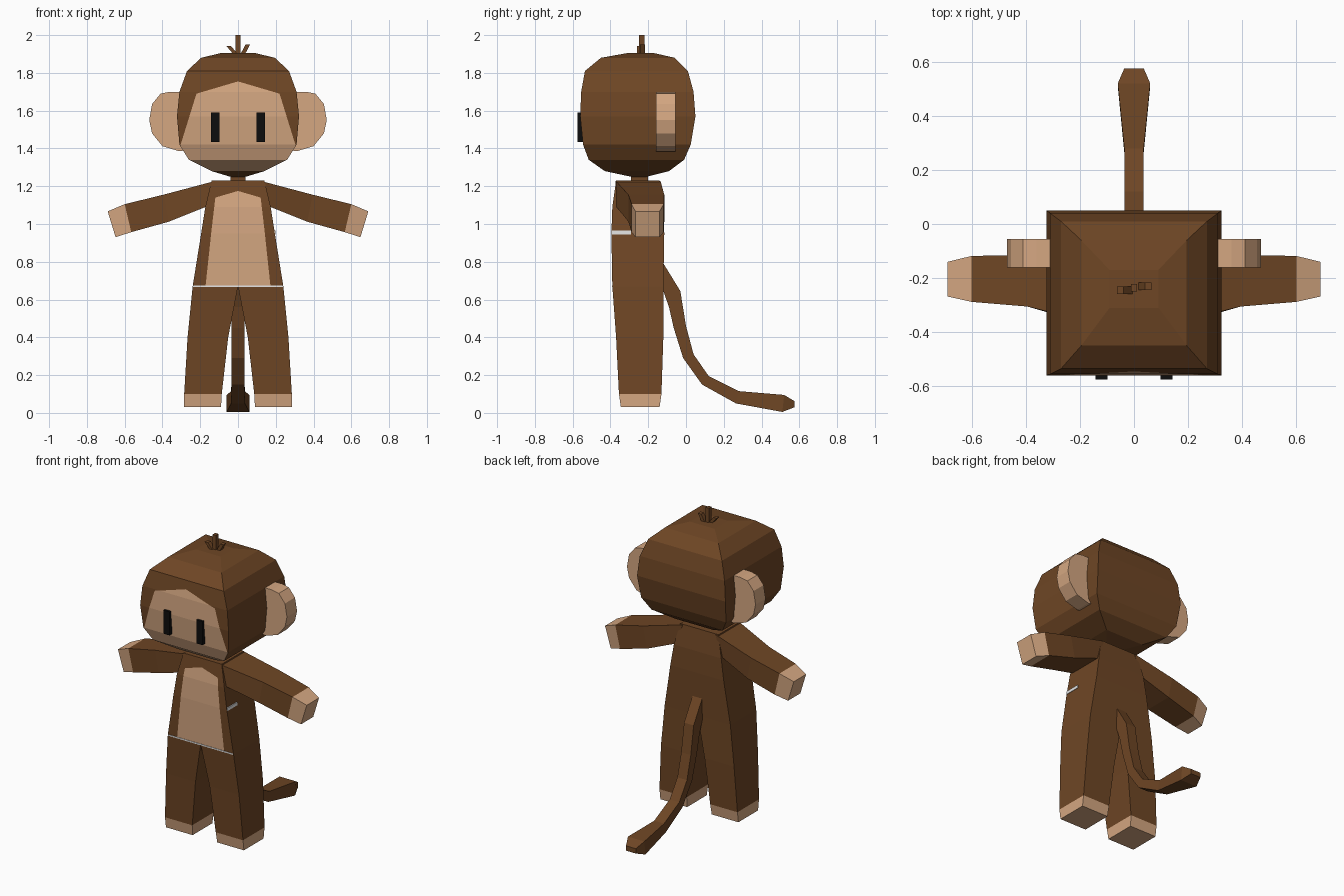
import bpy, bmesh
from mathutils import Vector

if "Cube" in bpy.data.objects:
    bpy.data.objects.remove(bpy.data.objects["Cube"])


def material(name, rgb):
    m = bpy.data.materials.new(name)
    m.diffuse_color = (*rgb, 1)
    m.use_nodes = True
    m.node_tree.nodes["Principled BSDF"].inputs["Base Color"].default_value = m.diffuse_color
    return m


BROWN = material("brown fur", (0.156, 0.061, 0.018))
SKIN = material("tan skin", (0.66, 0.385, 0.22))
BLACK = material("black", (0.004, 0.004, 0.004))
WHITE = material("white", (0.85, 0.85, 0.85))


def loft(name, rings, mats, tip=None):
    """Skin closed rings of points; sections with index >= tip use the second material."""
    bm = bmesh.new()
    rows = [[bm.verts.new(p) for p in r] for r in rings]
    n = len(rows[0])
    for k, (a, b) in enumerate(zip(rows, rows[1:])):
        for i in range(n):
            j = (i + 1) % n
            f = bm.faces.new((a[i], a[j], b[j], b[i]))
            f.material_index = int(tip is not None and k >= tip)
    bm.faces.new(rows[0])
    bm.faces.new(rows[-1]).material_index = int(tip is not None)
    bmesh.ops.recalc_face_normals(bm, faces=bm.faces[:])
    me = bpy.data.meshes.new(name)
    bm.to_mesh(me)
    bm.free()
    for m in mats:
        me.materials.append(m)
    ob = bpy.data.objects.new(name, me)
    bpy.context.collection.objects.link(ob)
    return ob


def rect_z(x0, x1, y0, y1, z):
    return [(x0, y0, z), (x1, y0, z), (x1, y1, z), (x0, y1, z)]


def box(name, x0, x1, y0, y1, z0, z1, mat):
    return loft(name, [rect_z(x0, x1, y0, y1, z0), rect_z(x0, x1, y0, y1, z1)], [mat])


def paint_front(ob, outline, z_min):
    """Cut a symmetric convex outline (right half, top down) into the front faces and colour it."""
    bm = bmesh.new()
    bm.from_mesh(ob.data)
    planes = []
    for (xa, za), (xb, zb) in zip(outline, outline[1:]):
        for s in (1, -1):
            planes.append((Vector((s * xa, 0, za)), Vector((s * (za - zb), 0, xb - xa))))

    def front():
        bm.normal_update()
        return [f for f in bm.faces if f.normal.y < -0.3 and abs(f.normal.x) < 0.1]

    for co, no in planes:
        fs = front()
        geom = set(fs)
        for f in fs:
            geom.update(f.verts)
            geom.update(f.edges)
        bmesh.ops.bisect_plane(bm, geom=list(geom), plane_co=co, plane_no=no, dist=1e-5)
    for f in front():
        c = f.calc_center_median()
        if c.z > z_min and all((c - co).dot(no) < 0 for co, no in planes):
            f.material_index = 1
    bm.to_mesh(ob.data)
    bm.free()


# Head: rounded block with the face cut into the front
head = loft("head", [rect_z(-x, x, y0, y1, z) for z, x, y0, y1 in (
    (1.25, 0.04, -0.29, -0.21), (1.28, 0.14, -0.43, -0.09), (1.34, 0.26, -0.515, -0.01),
    (1.42, 0.31, -0.545, 0.025), (1.57, 0.323, -0.56, 0.05), (1.70, 0.31, -0.555, 0.04),
    (1.81, 0.27, -0.535, 0.01), (1.88, 0.195, -0.45, -0.06), (1.905, 0.09, -0.31, -0.17))],
    [BROWN, SKIN])
paint_front(head, [(0, 1.755), (0.22, 1.69), (0.31, 1.40)], 1.28)

# Neck
box("neck", -0.04, 0.04, -0.29, -0.2, 1.2, 1.27, BROWN)

# Torso with the belly cut into the front
torso = loft("torso", [rect_z(-x, x, y0, y1, z) for z, x, y0, y1 in (
    (0.67, 0.24, -0.39, -0.12), (0.95, 0.195, -0.395, -0.115),
    (1.09, 0.173, -0.39, -0.12), (1.23, 0.14, -0.37, -0.14))], [BROWN, SKIN])
paint_front(torso, [(0, 1.175), (0.12, 1.14), (0.14, 0.97), (0.172, 0.67)], 0.67)

# Thin white seams at the waist and on one side
box("waist_seam", -0.238, 0.238, -0.393, -0.385, 0.666, 0.674, WHITE)
box("side_seam", 0.190, 0.199, -0.392, -0.29, 0.945, 0.965, WHITE)

EAR = [(0.28, 1.70), (0.36, 1.70), (0.41, 1.69), (0.455, 1.635), (0.47, 1.55),
       (0.455, 1.48), (0.40, 1.412), (0.31, 1.385), (0.28, 1.39)]
for s, side in ((1, "right"), (-1, "left")):
    # Leg with foot at the bottom
    loft(side + "_leg", [rect_z(s * xi, s * xo, y0, y1, z) for z, xi, xo, y0, y1 in (
        (0.67, 0.0, 0.24, -0.39, -0.12), (0.40, 0.052, 0.267, -0.37, -0.12),
        (0.10, 0.086, 0.285, -0.355, -0.13), (0.03, 0.09, 0.285, -0.345, -0.14))],
        [BROWN, SKIN], tip=2)
    # Arm with hand at the end: top point, bottom point, front and back
    loft(side + "_arm", [[(s * xt, y0, zt), (s * xt, y1, zt), (s * xb, y1, zb), (s * xb, y0, zb)]
                         for xt, zt, xb, zb, y0, y1 in (
        (0.12, 1.228, 0.16, 1.095, -0.372, -0.135), (0.395, 1.155, 0.367, 1.012, -0.305, -0.115),
        (0.60, 1.105, 0.565, 0.957, -0.288, -0.118), (0.69, 1.067, 0.648, 0.93, -0.268, -0.14))],
        [BROWN, SKIN], tip=2)
    # Ear and eye
    loft(side + "_ear", [[(s * x, y, z) for x, z in EAR] for y in (-0.16, -0.055)], [SKIN])
    box(side + "_eye", s * 0.098, s * 0.143, -0.575, -0.54, 1.435, 1.59, BLACK)

# Tail: upper and lower edge (y, z) with half width
loft("tail", [[(-w, ya, za), (w, ya, za), (w, yb, zb), (-w, yb, zb)] for ya, za, yb, zb, w in (
    (-0.125, 0.80, -0.125, 0.66, 0.035), (-0.03, 0.645, -0.09, 0.56, 0.035),
    (0.0, 0.46, -0.065, 0.45, 0.035), (0.04, 0.31, -0.015, 0.29, 0.035),
    (0.12, 0.195, 0.085, 0.15, 0.035), (0.28, 0.115, 0.265, 0.05, 0.036),
    (0.52, 0.095, 0.51, 0.005, 0.06), (0.575, 0.062, 0.575, 0.03, 0.036))], [BROWN])

# Tuft of three hairs: base x, tip x, tip z, y
for name, xa, xb, zt, y in (("middle_hair", 0.0, 0.0, 2.0, -0.235),
                            ("left_hair", -0.005, -0.05, 1.943, -0.245),
                            ("right_hair", 0.02, 0.052, 1.95, -0.23)):
    loft(name, [rect_z(xa - 0.012, xa + 0.012, y - 0.014, y + 0.014, 1.89),
                rect_z(xb - 0.012, xb + 0.012, y - 0.014, y + 0.014, zt)], [BROWN])
